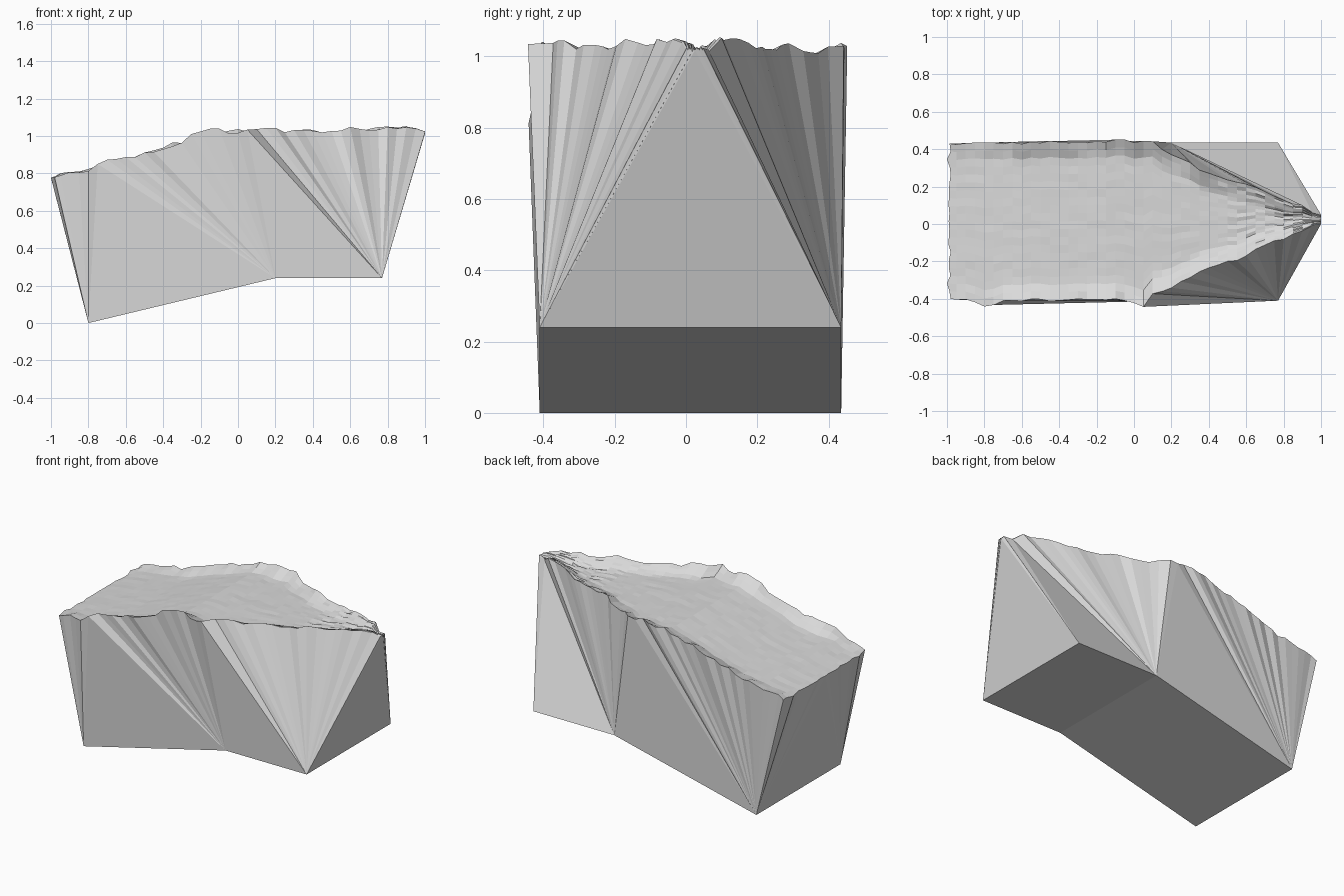
import bpy, bmesh, random

random.seed(4)
cube = bpy.data.objects.get("Cube")
if cube:
    bpy.data.objects.remove(cube, do_unlink=True)

stone = bpy.data.materials.new("pale grey stone")
stone.use_nodes = True
colour = (0.7, 0.7, 0.7, 1)
stone.diffuse_color = colour
stone.node_tree.nodes["Principled BSDF"].inputs["Base Color"].default_value = colour


def along(points, x):
    """Straight-line interpolation through a short profile."""
    for (x0, v0), (x1, v1) in zip(points, points[1:]):
        if x <= x1:
            return v0 + (v1 - v0) * max(0, x - x0) / (x1 - x0)
    return points[-1][1]


# Plan outline of the rim and the general height along the block
FRONT = [(-1, -.40), (-.9, -.41), (-.8, -.45), (-.7, -.41), (-.05, -.41), (.05, -.45),
         (.1, -.38), (.27, -.31), (.4, -.24), (.56, -.19), (.7, -.12), (.85, -.06), (1, 0)]
BACK = [(-1, .43), (-.05, .45), (.1, .44), (.2, .38), (.35, .3), (.5, .245),
        (.6, .225), (.75, .15), (.9, .1), (1, .05)]
HEIGHT = [(-1, .785), (-.6, .87), (-.4, .94), (-.15, 1.02), (1, 1.025)]
COLS, ROWS = 40, 20


def bumps():
    """Ragged rim heights: alternate peaks and dips with random size."""
    row = [random.uniform(-.018, .028) for _ in range(COLS + 1)]
    row = [(a + b) / 2 if i % 2 else a for i, (a, b) in enumerate(zip(row, row[1:] + [0]))]
    row[0] = row[-1] = -.005
    return row


front_bump, back_bump = bumps(), bumps()
bm = bmesh.new()

# Worn top: shallow hollow inside a ragged rim
grid = []
for i in range(COLS + 1):
    x = -1 + 2 * i / COLS
    y0, y1 = along(FRONT, x), along(BACK, x)
    if 0 < i < COLS:
        y0 += random.uniform(-.003, .012)
        y1 += random.uniform(-.012, .003)
    hollow = min(.035, .01 + (x + 1) * .06, (1 - x) * .1)
    column = []
    for j in range(ROWS + 1):
        y = y0 + (y1 - y0) * j / ROWS
        rim = max(0, 1 - min(y - y0, y1 - y) / .09)
        bump = front_bump[i] if j < ROWS / 2 else back_bump[i]
        z = along(HEIGHT, x) + rim * bump - (1 - rim) * hollow
        if 0 < j < ROWS:
            z += random.uniform(-.004, .004) * (.4 + 2 * rim * (1 - rim) + (x > .5))
        dx = 0
        if i == 0 and j not in (2, ROWS - 2):
            dx = random.uniform(.008, .02)
        column.append(bm.verts.new((x + dx, y, z)))
    grid.append(column)
for a, b in zip(grid, grid[1:]):
    for j in range(ROWS):
        bm.faces.new((a[j], b[j], b[j + 1], a[j + 1]))

# Underside: a sloping slab and a level slab
FEET = [(-.8, 0), (.2, .24), (.77, .24)]
front_feet = [bm.verts.new((x, -.41, z)) for x, z in FEET]
back_feet = [bm.verts.new((x, .435, z)) for x, z in FEET]
for k in range(2):
    bm.faces.new((front_feet[k], back_feet[k], back_feet[k + 1], front_feet[k + 1]))


def wall(rim, feet, limits):
    """Fan each stretch of rim down to its own foot corner."""
    def foot(n):
        return sum(n > limit for limit in limits)
    for n in range(len(rim) - 1):
        f, g = foot(n), foot(n + 1)
        for k in range(f, g):
            bm.faces.new((feet[k], feet[k + 1], rim[n]))
        bm.faces.new((rim[n], rim[n + 1], feet[g]))


# Four sides of the block
wall([c[0] for c in grid], front_feet, (5, 21))
wall([c[-1] for c in grid], back_feet, (21, COLS - 1))
wall(grid[0], [front_feet[0], back_feet[0]], (10,))
wall(grid[-1], [front_feet[2], back_feet[2]], (10,))

bmesh.ops.recalc_face_normals(bm, faces=bm.faces[:])
mesh = bpy.data.meshes.new("rock_platform")
bm.to_mesh(mesh)
bm.free()
mesh.materials.append(stone)
platform = bpy.data.objects.new("rock_platform", mesh)
bpy.context.collection.objects.link(platform)
